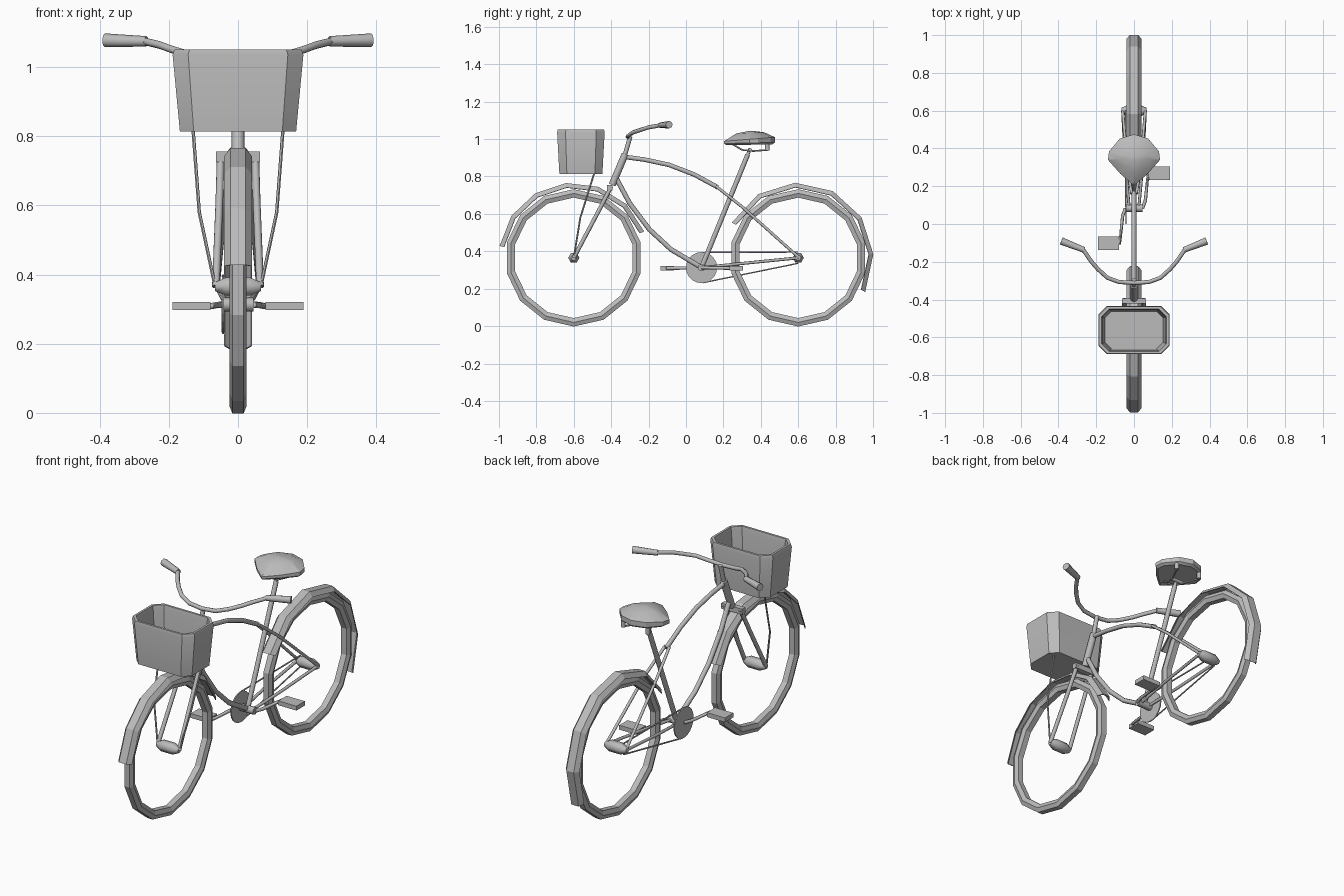
import bpy, bmesh, math
from mathutils import Vector

old = bpy.data.objects.get("Cube")
if old:
    bpy.data.objects.remove(old, do_unlink=True)

# Single material
grey = bpy.data.materials.new("light_grey")
grey.use_nodes = True
grey.diffuse_color = (0.5, 0.5, 0.5, 1)
grey.node_tree.nodes["Principled BSDF"].inputs["Base Color"].default_value = (0.5, 0.5, 0.5, 1)

HUB_Z = 0.365
HUBS = {"front": -0.6, "rear": 0.6}
SIDES = {"left": 1, "right": -1}


def smooth(ob, angle=40):
    bpy.ops.object.select_all(action='DESELECT')
    ob.select_set(True)
    bpy.context.view_layer.objects.active = ob
    bpy.ops.object.shade_smooth_by_angle(angle=math.radians(angle))


def loft(name, rings, closed=True, loop=False, caps=True, soft=0):
    """Skin a list of vertex rings into one mesh."""
    bm = bmesh.new()
    rows = [[bm.verts.new(p) for p in ring] for ring in rings]
    n = len(rows[0])
    pairs = list(zip(rows, rows[1:])) + ([(rows[-1], rows[0])] if loop else [])
    for a, b in pairs:
        for i in range(n if closed else n - 1):
            j = (i + 1) % n
            bm.faces.new((a[i], a[j], b[j], b[i]))
    if caps and not loop:
        bm.faces.new(rows[0])
        bm.faces.new(rows[-1])
    bmesh.ops.recalc_face_normals(bm, faces=bm.faces)
    me = bpy.data.meshes.new(name)
    bm.to_mesh(me)
    bm.free()
    me.materials.append(grey)
    ob = bpy.data.objects.new(name, me)
    bpy.context.collection.objects.link(ob)
    if soft:
        smooth(ob, soft)
    return ob


def lathe(name, y, profile, angles, loop):
    """Sweep an (x, radius) profile around a wheel axle."""
    rings = [[(x, y + r * math.cos(a), HUB_Z + r * math.sin(a)) for x, r in profile]
             for a in map(math.radians, angles)]
    return loft(name, rings, loop=loop)


def tube(name, points, radius, radii=None, sides=8, soft=50):
    """Round bar along a path, with an optional thickness per point."""
    cu = bpy.data.curves.new(name, 'CURVE')
    cu.dimensions = '3D'
    cu.fill_mode = 'FULL'
    cu.bevel_depth = radius
    cu.bevel_resolution = (sides - 4) // 2
    cu.use_fill_caps = True
    sp = cu.splines.new('POLY')
    sp.points.add(len(points) - 1)
    for i, p in enumerate(points):
        sp.points[i].co = (*p, 1)
        sp.points[i].radius = radii[i] if radii else 1
    cu.materials.append(grey)
    ob = bpy.data.objects.new(name, cu)
    bpy.context.collection.objects.link(ob)
    bpy.ops.object.select_all(action='DESELECT')
    ob.select_set(True)
    bpy.context.view_layer.objects.active = ob
    bpy.ops.object.convert(target='MESH')
    ob = bpy.context.view_layer.objects.active
    if soft:
        smooth(ob, soft)
    return ob


def box(name, centre, size):
    rings = [[Vector(centre) + Vector((sx * size[0], sy * size[1], sz * size[2])) / 2
              for sx, sy in ((-1, -1), (1, -1), (1, 1), (-1, 1))] for sz in (-1, 1)]
    return loft(name, rings)


def flat(points, x=0):
    """Side-on (y, z) points to 3D."""
    return [(x, y, z) for y, z in points]


# Wheels, hubs and mudguards
tyre = [(-0.016, 0.367), (0.016, 0.367), (0.025, 0.345),
        (0.016, 0.322), (-0.016, 0.322), (-0.025, 0.345)]
guard = [(-0.041, 0.378), (-0.022, 0.402), (0.022, 0.402), (0.041, 0.378),
         (0.037, 0.376), (0.02, 0.396), (-0.02, 0.396), (-0.037, 0.376)]
spans = {"front": (20.5, 171), "rear": (-27, 152)}
for end, y in HUBS.items():
    lathe(end + "_tyre", y, tyre, [90 + i * 360 / 14 for i in range(14)], True)
    lo, hi = spans[end]
    lathe(end + "_mudguard", y, guard, [lo + (hi - lo) * i / 6 for i in range(7)], False)
    tube(end + "_hub", [(x, y, HUB_Z) for x in (-0.066, -0.035, 0.035, 0.066)],
         0.03, (0.5, 1, 1, 0.5), 6, 0)

# Frame
top_path = [(-0.33, 0.905), (-0.22, 0.89), (-0.09, 0.862), (0.045, 0.81), (0.17, 0.742)]
tube("top_tube", flat(top_path), 0.012)
tube("down_tube", flat([(-0.37, 0.785), (-0.30, 0.655), (-0.195, 0.516),
                        (-0.08, 0.41), (0.083, 0.313)]), 0.013)
tube("seat_tube", flat([(0.083, 0.313), (0.33, 0.917)]), 0.013)
tube("seat_post", flat([(0.33, 0.917), (0.343, 0.95)]), 0.009)
tube("head_tube", flat([(-0.395, 0.755), (-0.325, 0.92)]), 0.019)
tube("stem", flat([(-0.325, 0.92), (-0.298, 1.015)]), 0.012)
tube("bottom_bracket", [(-0.045, 0.083, 0.313), (0.045, 0.083, 0.313)], 0.02)
box("fork_crown", (0, -0.408, 0.74), (0.126, 0.028, 0.03))

for side, s in SIDES.items():
    tube(side + "_seat_stay", [(s * 0.012, 0.16, 0.748), (s * 0.035, 0.3, 0.638),
                               (s * 0.06, 0.6, 0.37)], 0.008)
    tube(side + "_chain_stay", [(s * 0.025, 0.083, 0.313), (s * 0.045, 0.3, 0.335),
                                (s * 0.06, 0.6, 0.365)], 0.008)
    tube(side + "_fork_leg", [(s * 0.05, -0.4, 0.745), (s * 0.054, -0.47, 0.61),
                              (s * 0.064, -0.6, 0.365)], 0.011)
    tube(side + "_basket_stay", [(s * 0.13, -0.49, 0.82), (s * 0.112, -0.565, 0.58),
                                 (s * 0.066, -0.6, 0.365)], 0.005, sides=6)
    # Handlebar grips
    tube(side + "_grip", [(s * 0.265, -0.137, 1.074), (s * 0.385, -0.09, 1.077)],
         0.02, (0.75, 1))
    # Cranks and pedals
    pedal_y = 0.084 + s * 0.185
    tube(side + "_crank", [(s * 0.045, 0.083, 0.313), (s * 0.06, 0.084 + s * 0.04, 0.312),
                           (s * 0.075, pedal_y, 0.309), (s * 0.09, pedal_y, 0.309)], 0.009)
    box(side + "_pedal", (s * 0.135, pedal_y, 0.309), (0.11, 0.072, 0.024))
    # Saddle springs
    tube(side + "_saddle_spring", [(s * 0.075, 0.435, 0.975), (s * 0.075, 0.435, 0.94)],
         0.012)
    tube(side + "_saddle_rail", [(s * 0.015, 0.25, 0.972), (s * 0.025, 0.3, 0.942),
                                 (s * 0.04, 0.36, 0.936), (s * 0.075, 0.435, 0.942)],
         0.005, sides=6)
tube("saddle_clamp", [(-0.035, 0.343, 0.942), (0.035, 0.343, 0.942)], 0.01)

# Handlebar
half = [(0.08, -0.307, 1.018), (0.14, -0.285, 1.035), (0.19, -0.24, 1.05),
        (0.225, -0.2, 1.063), (0.27, -0.135, 1.074)]
bar = [(-x, y, z) for x, y, z in reversed(half)] + [(0, -0.312, 1.012)] + half
tube("handlebar", bar, 0.011)

# Chainwheel and chain
disc = [[(x, 0.083 + 0.083 * math.cos(a), 0.313 + 0.083 * math.sin(a))
         for a in (i * math.tau / 20 for i in range(20))] for x in (-0.046, -0.04)]
loft("chainwheel", disc)
for name, start, end in (("chain_top", 0.394, 0.396), ("chain_bottom", 0.232, 0.336)):
    tube(name, flat([(0.09, start), (0.6, end)], -0.043), 0.004, sides=6)

# Basket: chamfered rectangle walls, folded over the rim to an inner floor
def chamfered(w, d, c, z):
    quarter = [(w, d - c), (w - c, d)]
    pts = quarter + [(-x, y) for x, y in reversed(quarter)]
    pts += [(-x, -y) for x, y in pts]
    return [(x, y - 0.562, z) for x, y in pts]


loft("basket", [chamfered(*r) for r in (
    (0.168, 0.115, 0.04, 0.813), (0.189, 0.127, 0.045, 1.035), (0.184, 0.124, 0.044, 1.05),
    (0.172, 0.112, 0.04, 1.05), (0.168, 0.108, 0.038, 1.03), (0.153, 0.099, 0.034, 0.828))],
    soft=30)

# Saddle: outline scaled up through its layers, nose dipping forward
edge = [(0.072, 0.265), (0.138, 0.34), (0.132, 0.385), (0.075, 0.452)]
outline = [(0, 0.203)] + edge + [(0, 0.475)] + [(-x, y) for x, y in reversed(edge)]


def saddle_ring(scale, z, dip):
    return [(x * scale, 0.35 + (y - 0.35) * scale, z + dip * (y - 0.475) * scale)
            for x, y in outline]


loft("saddle", [saddle_ring(*r) for r in (
    (0.9, 0.972, 0.02), (1, 0.982, 0.02), (1, 1.01, 0.08),
    (0.55, 1.036, 0.04), (0.08, 1.044, 0))], soft=25)
